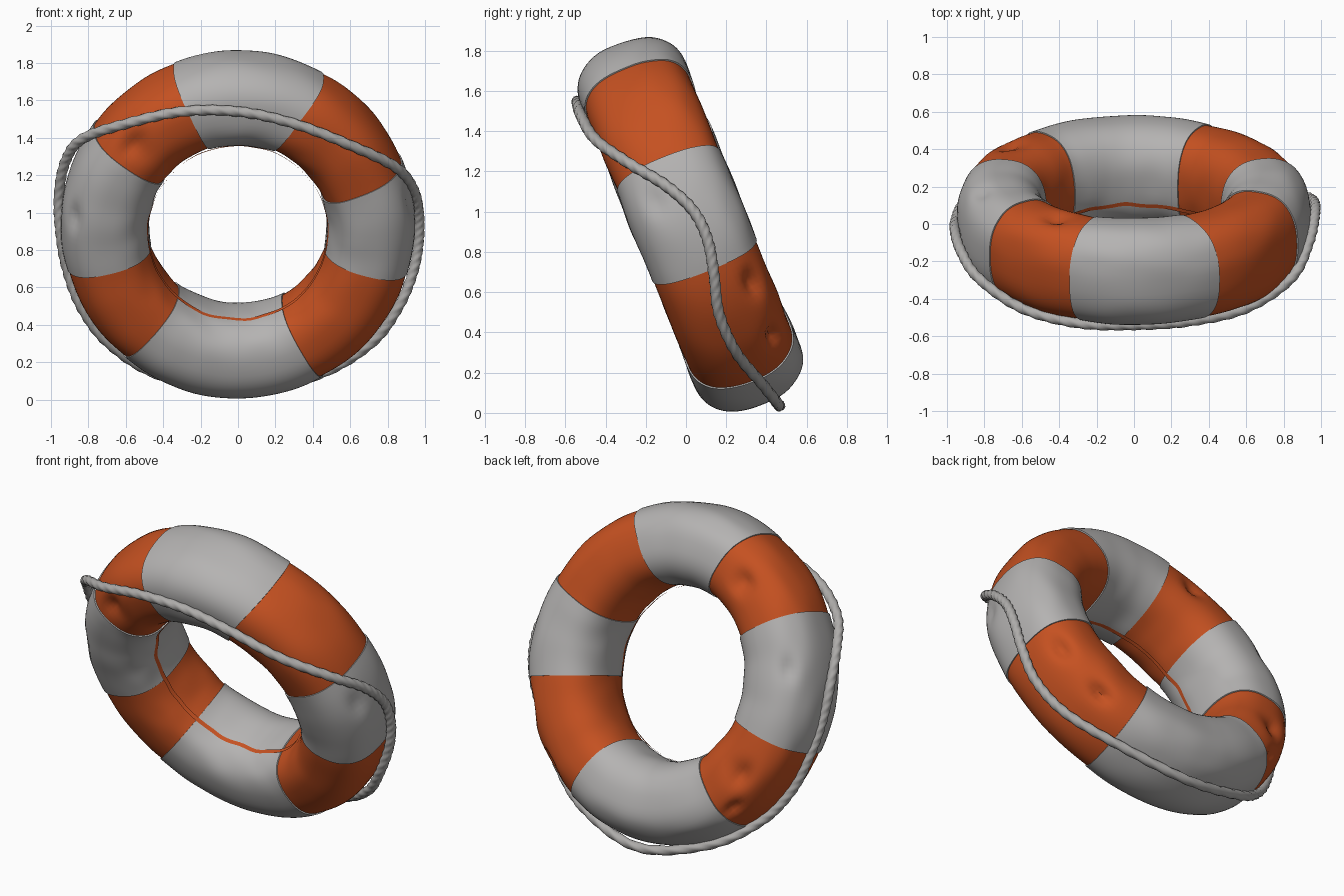
import bpy, bmesh, math
from math import sin, cos, pi, radians
from mathutils import Vector, noise

if "Cube" in bpy.data.objects:
    bpy.data.objects.remove(bpy.data.objects["Cube"])

TILT = radians(22)
CY, CZ = 0.02, 0.937


def material(name, rgb):
    m = bpy.data.materials.new(name)
    m.diffuse_color = (*rgb, 1)
    m.use_nodes = True
    m.node_tree.nodes["Principled BSDF"].inputs["Base Color"].default_value = m.diffuse_color
    return m


WHITE = material("weathered white", (0.46, 0.45, 0.445))
ORANGE = material("faded orange", (0.56, 0.082, 0.015))
ROPE = material("rope grey", (0.42, 0.41, 0.4))

# Dents: angle around ring, angle around tube, size in degrees, depth
DENTS = [(-25, -38, 8, 0.04), (-47, -38, 7, 0.045), (172, 45, 8, 0.03),
         (136, 75, 11, 0.04), (124, -85, 9, 0.04), (212, -75, 10, 0.04),
         (224, -45, 7, 0.03), (10, 20, 8, 0.02), (165, -60, 8, 0.02)]


def power(v, e):
    return math.copysign(abs(v) ** e, v)


def to_world(u, v, a):
    return Vector((u, CY - v * sin(TILT) - a * cos(TILT), CZ + v * cos(TILT) - a * sin(TILT)))


def surface(t, p, puff=0.0):
    """Point on the ring: t around the ring, p around the tube (0 outward, 90 front), degrees."""
    for dt, dp, size, depth in DENTS:
        d1 = (t - dt + 180) % 360 - 180
        d2 = ((p - dp + 180) % 360 - 180) * 0.4
        puff -= depth * math.exp(-(d1 * d1 + d2 * d2) / (size * size * 0.3))
    tr, pr = radians(t), radians(p)
    puff += 0.006 * noise.noise(Vector((cos(tr) * 4, sin(tr) * 4, cos(pr) + 2 * sin(pr))))
    rad = (0.226 + puff) * power(cos(pr), 0.82)
    axial = (0.272 + puff) * power(sin(pr), 0.82)
    return to_world((0.711 + rad) * cos(tr), (0.729 + rad) * sin(tr), axial)


def finish(name, verts, faces, mats, indices=None, angle=35):
    me = bpy.data.meshes.new(name)
    me.from_pydata(verts, [], faces)
    for m in mats:
        me.materials.append(m)
    if indices:
        me.polygons.foreach_set("material_index", indices)
    bm = bmesh.new()
    bm.from_mesh(me)
    bmesh.ops.recalc_face_normals(bm, faces=bm.faces)
    bm.to_mesh(me)
    bm.free()
    ob = bpy.data.objects.new(name, me)
    bpy.context.collection.objects.link(ob)
    bpy.ops.object.select_all(action='DESELECT')
    ob.select_set(True)
    bpy.context.view_layer.objects.active = ob
    bpy.ops.object.shade_smooth_by_angle(angle=radians(angle))
    return ob


def loft(rings):
    """Close a series of loops into a torus-like skin."""
    n, k = len(rings), len(rings[0])
    verts = [p for r in rings for p in r]
    faces = [(i * k + j, i * k + (j + 1) % k, (i + 1) % n * k + (j + 1) % k, (i + 1) % n * k + j)
             for i in range(n) for j in range(k)]
    return verts, faces


# Float ring: alternating orange and slightly raised white bands.
# Each bound has an angle and a skew that widens the band on the outside.
BOUNDS = [(22, 0), (65, -4), (109.5, 2), (145, 0), (194, 0), (229, 0), (299, 0), (345, 0), (382, 0)]
TUBE = 64
rings, band = [], []
for s in range(8):
    (t0, k0), (t1, k1) = BOUNDS[s], BOUNDS[s + 1]
    steps = max(12, round((t1 - t0) / 2))
    white = s % 2
    for i in range(steps + 1):
        f = i / steps
        puff = 0.007 * white + 0.004 * sin(pi * f)
        t, skew = t0 + (t1 - t0) * f, k0 + (k1 - k0) * f
        rings.append([surface(t + skew * cos(2 * pi * j / TUBE), 360 * j / TUBE, puff)
                      for j in range(TUBE)])
        band.append(0 if white or i == steps else 1)
verts, faces = loft(rings)
finish("float_ring", verts, faces, [WHITE, ORANGE], [b for b in band for _ in range(TUBE)], 40)

# Exposed orange seam along the inside of the ring
N = 180
strip = []
for i in range(N):
    t = 360 * i / N
    mid = 161 + 2.5 * noise.noise(Vector((cos(radians(t)) * 4, sin(radians(t)) * 4, 3)))
    strip.append((surface(t, mid - 2.4, 0.014), surface(t, mid + 2.4, 0.014)))
verts = [p for pair in strip for p in pair]
faces = [(2 * i, 2 * i + 1, (2 * i + 3) % (2 * N), (2 * i + 2) % (2 * N)) for i in range(N)]
finish("inner_seam", verts, faces, [ORANGE])

# Grab rope: closed path, slack across the front top and tucked behind the bottom
PATH = [Vector(p) for p in (
    (0, -.54, 1.54), (.3, -.52, 1.475), (.6, -.45, 1.36), (.84, -.29, 1.245), (.935, -.1, 1.13),
    (.966, .04, 1.0), (.966, .11, .85), (.935, .14, .68), (.855, .165, .49), (.71, .25, .3),
    (.43, .385, .135), (0, .465, .035), (-.43, .385, .135), (-.69, .25, .3), (-.835, .165, .49),
    (-.915, .105, .7), (-.95, .03, .9), (-.957, -.04, 1.1), (-.92, -.155, 1.28),
    (-.83, -.29, 1.395), (-.6, -.45, 1.475), (-.3, -.53, 1.54))]


def path_point(u):
    i, f = int(u) % len(PATH), u - int(u)
    a, b, c, d = (PATH[(i + k) % len(PATH)] for k in (-1, 0, 1, 2))
    return 0.5 * (2 * b + (c - a) * f + (2 * a - 5 * b + 4 * c - d) * f * f
                  + (3 * b - a - 3 * c + d) * f ** 3)


# Three twisted strands give the lobed section
SAMPLES, SIDES, TWISTS = 660, 15, 26
pts = [path_point(len(PATH) * i / SAMPLES) for i in range(SAMPLES)]
axis = to_world(0, 0, 1) - to_world(0, 0, 0)
rings = []
for i, p in enumerate(pts):
    tangent = (pts[(i + 1) % SAMPLES] - pts[i - 1]).normalized()
    side = tangent.cross(axis).normalized()
    up = side.cross(tangent)
    loop = []
    for j in range(SIDES):
        a = 2 * pi * j / SIDES
        r = 0.027 + 0.0022 * cos(3 * a + 2 * pi * TWISTS * 3 * i / SAMPLES)
        loop.append(p + side * (r * cos(a)) + up * (r * sin(a)))
    rings.append(loop)
verts, faces = loft(rings)
finish("grab_rope", verts, faces, [ROPE], None, 50)
